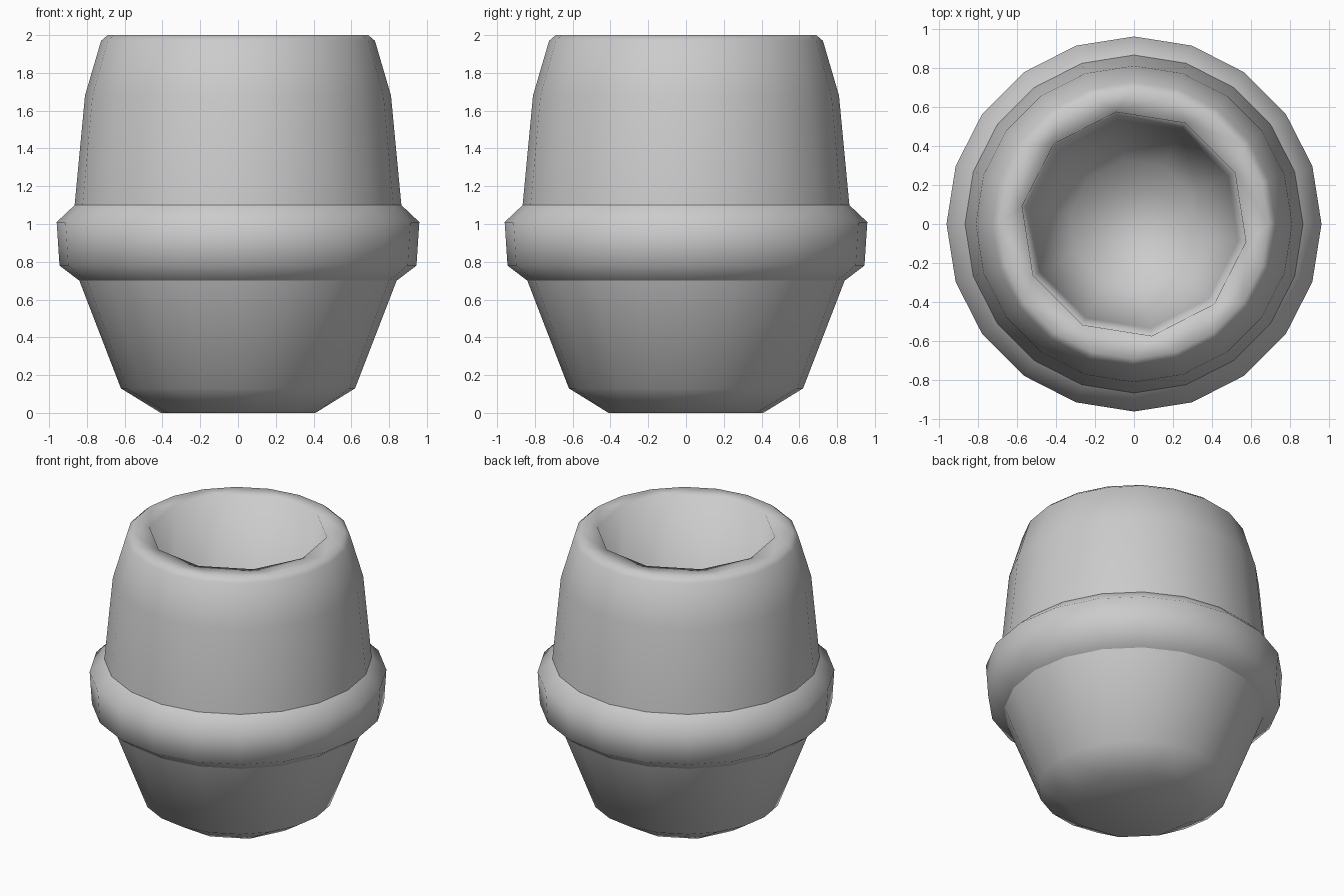
import bpy, bmesh, math

if "Cube" in bpy.data.objects:
    bpy.data.objects.remove(bpy.data.objects["Cube"])

# (radius, height, sides, crease): outside from the base up, then down into the hollow
RINGS = [
    (0.415, 0.00, 10, False),
    (0.62, 0.13, 20, False),
    (0.84, 0.70, 20, True),     # underside of the band
    (0.945, 0.78, 20, False),
    (0.96, 1.01, 20, False),
    (0.865, 1.10, 20, True),    # top of the band
    (0.81, 1.68, 20, False),
    (0.725, 1.97, 20, False),
    (0.69, 2.00, 20, False),    # rim
    (0.58, 2.00, 10, False),    # mouth of the hollow
    (0.54, 1.10, 10, False),
    (0.33, 0.50, 10, False),    # hollow floor
]


def add_ring(bm, r, z, n):
    # ten-sided rings sit half a step between the twenty-sided corners
    off = -9 if n == 10 else 0
    return [bm.verts.new((r * math.cos(math.radians(off + 360 * i / n)),
                          r * math.sin(math.radians(off + 360 * i / n)), z))
            for i in range(n)]


def bridge(bm, a, b):
    if len(a) == len(b):
        n = len(a)
        for i in range(n):
            j = (i + 1) % n
            bm.faces.new((a[i], a[j], b[j], b[i]))
        return
    big, small = (a, b) if len(a) > len(b) else (b, a)
    for k in range(10):
        bm.faces.new((big[2 * k - 1], big[2 * k], small[k]))
        bm.faces.new((big[2 * k], big[2 * k + 1], small[(k + 1) % 10], small[k]))


# Barrel-shaped cup with raised band
bm = bmesh.new()
loops = [add_ring(bm, r, z, n) for r, z, n, c in RINGS]
for a, b in zip(loops, loops[1:]):
    bridge(bm, a, b)
bm.faces.new(loops[0])
bm.faces.new(loops[-1])
bmesh.ops.recalc_face_normals(bm, faces=bm.faces)
for f in bm.faces:
    f.smooth = True
# Crisp creases where the band meets the body
for loop, (r, z, n, crease) in zip(loops, RINGS):
    if crease:
        for i in range(n):
            bm.edges.get((loop[i], loop[(i + 1) % n])).smooth = False

mesh = bpy.data.meshes.new("banded_cup")
bm.to_mesh(mesh)
bm.free()
cup = bpy.data.objects.new("banded_cup", mesh)
bpy.context.collection.objects.link(cup)
